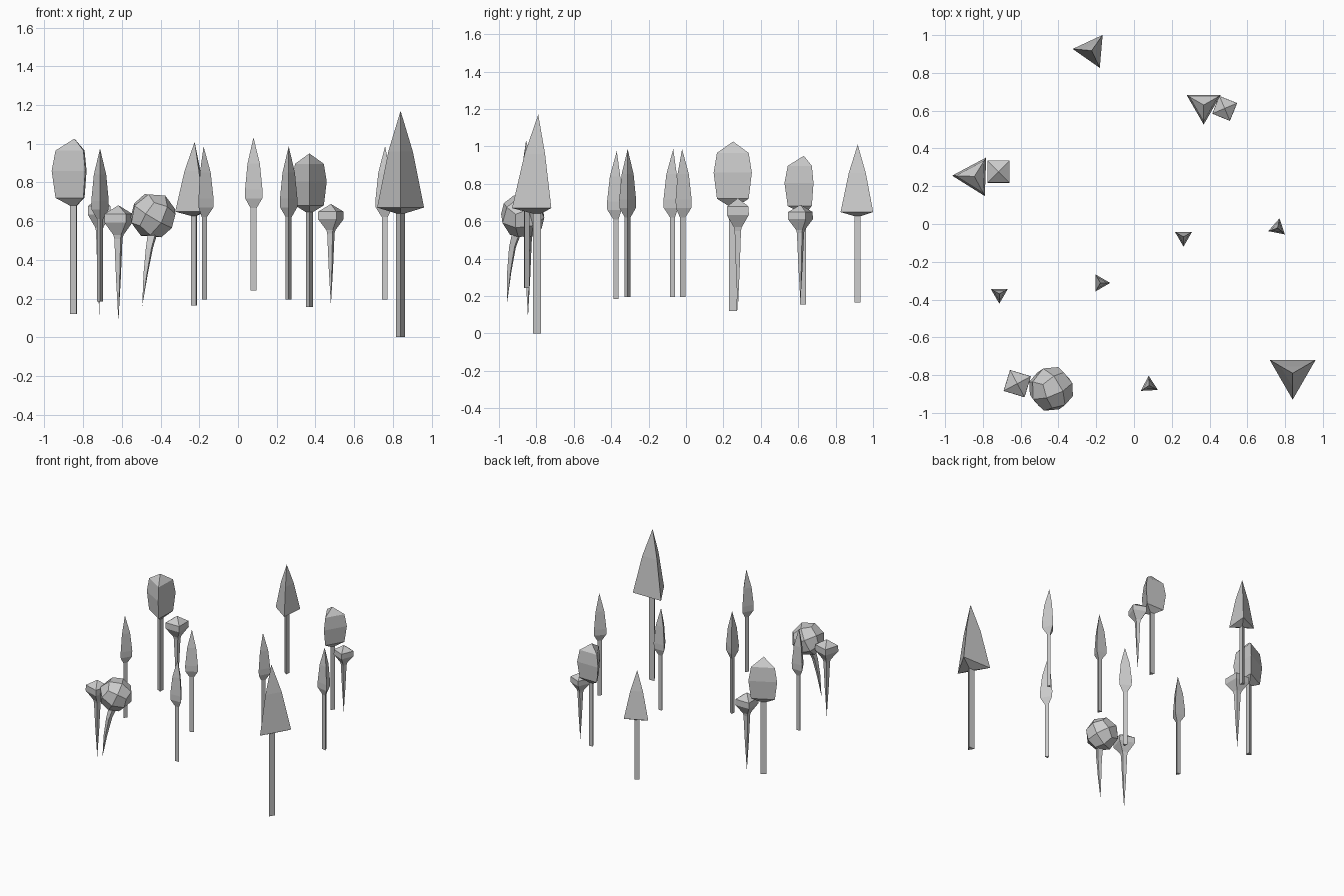
import bpy, bmesh
from math import sin, cos, radians
from mathutils import Vector, Euler

if "Cube" in bpy.data.objects:
    bpy.data.objects.remove(bpy.data.objects["Cube"])


def lathe(name, rings, sides, angle):
    """Skin rings of (centre, radius); a zero radius gives a point."""
    bm = bmesh.new()
    loops = []
    for c, r in rings:
        c = Vector(c)
        if r == 0:
            loops.append([bm.verts.new(c)])
            continue
        loops.append([bm.verts.new(c + Vector((r * cos(radians(angle + 360 * i / sides)),
                                               r * sin(radians(angle + 360 * i / sides)), 0)))
                      for i in range(sides)])
    for a, b in zip(loops, loops[1:]):
        for i in range(sides):
            j = (i + 1) % sides
            quad = [a[i % len(a)], a[j % len(a)], b[j % len(b)], b[i % len(b)]]
            bm.faces.new(list(dict.fromkeys(quad)))
    for end in (loops[0], loops[-1]):
        if len(end) > 2:
            bm.faces.new(end)
    return finish(name, bm)


def finish(name, bm):
    bmesh.ops.recalc_face_normals(bm, faces=bm.faces)
    me = bpy.data.meshes.new(name)
    bm.to_mesh(me)
    bm.free()
    ob = bpy.data.objects.new(name, me)
    bpy.context.collection.objects.link(ob)
    return ob


# Profiles (radius, height) measured from the foot of each tree kind
CONE = [(.027, 0), (.027, .64), (.14, .67), (.073, .96), (0, 1.17)]
OVAL = [(.024, 0), (.024, .56), (.098, .60), (.118, .74), (.098, .845), (0, .906)]
SPEAR = [(.018, 0), (.018, .425), (.051, .475), (.052, .52), (.037, .655), (0, .79)]
SMALL = [(0, 0), (.014, .22), (.024, .43), (.03, .45), (.083, .515), (.082, .56), (0, .605)]

# Kind, profile, sides, then placements (x, y, z, scale, corner angle)
KINDS = [
    ("cone_tree", CONE, 3, [(.84, -.79, 0, 1, 270), (-.224, .918, .165, .722, 175)]),
    ("oval_tree", OVAL, 3, [(-.845, .252, .12, 1, 178), (.369, .63, .155, .877, 270)]),
    ("spear_tree", SPEAR, 3, [(.262, -.068, .196, 1, 270), (.76, -.021, .196, 1, 79),
                              (-.713, -.37, .185, 1, 270), (-.178, -.312, .196, 1, 0),
                              (.08, -.855, .242, 1, 93)]),
    ("small_tree", SMALL, 4, [(-.717, .277, .118, 1, 45), (.48, .612, .165, .865, 23),
                              (-.618, -.845, .083, .99, 28)]),
]
for kind, profile, sides, places in KINDS:
    for n, (x, y, z, s, ang) in enumerate(places, 1):
        lathe(f"{kind}_{n}", [((x, y, z + h * s), r * s) for r, h in profile], sides, ang)

# Ball tree: bent trunk tapering to a point
lathe("ball_tree_trunk", [((-.495, -.957, .16), 0), ((-.477, -.945, .33), .013),
                          ((-.458, -.928, .46), .021), ((-.445, -.91, .52), .027),
                          ((-.44, -.89, .58), .027)], 4, 30)

# Ball tree: faceted round crown from a subdivided cube
bm = bmesh.new()
bmesh.ops.create_cube(bm, size=1)
bmesh.ops.subdivide_edges(bm, edges=bm.edges[:], cuts=1, use_grid_fill=True)
rot = Euler((radians(20), radians(25), radians(30))).to_matrix()
for v in bm.verts:
    v.co = Vector((-.439, -.873, .628)) + rot @ (v.co.normalized() * .122)
finish("ball_tree_crown", bm)
